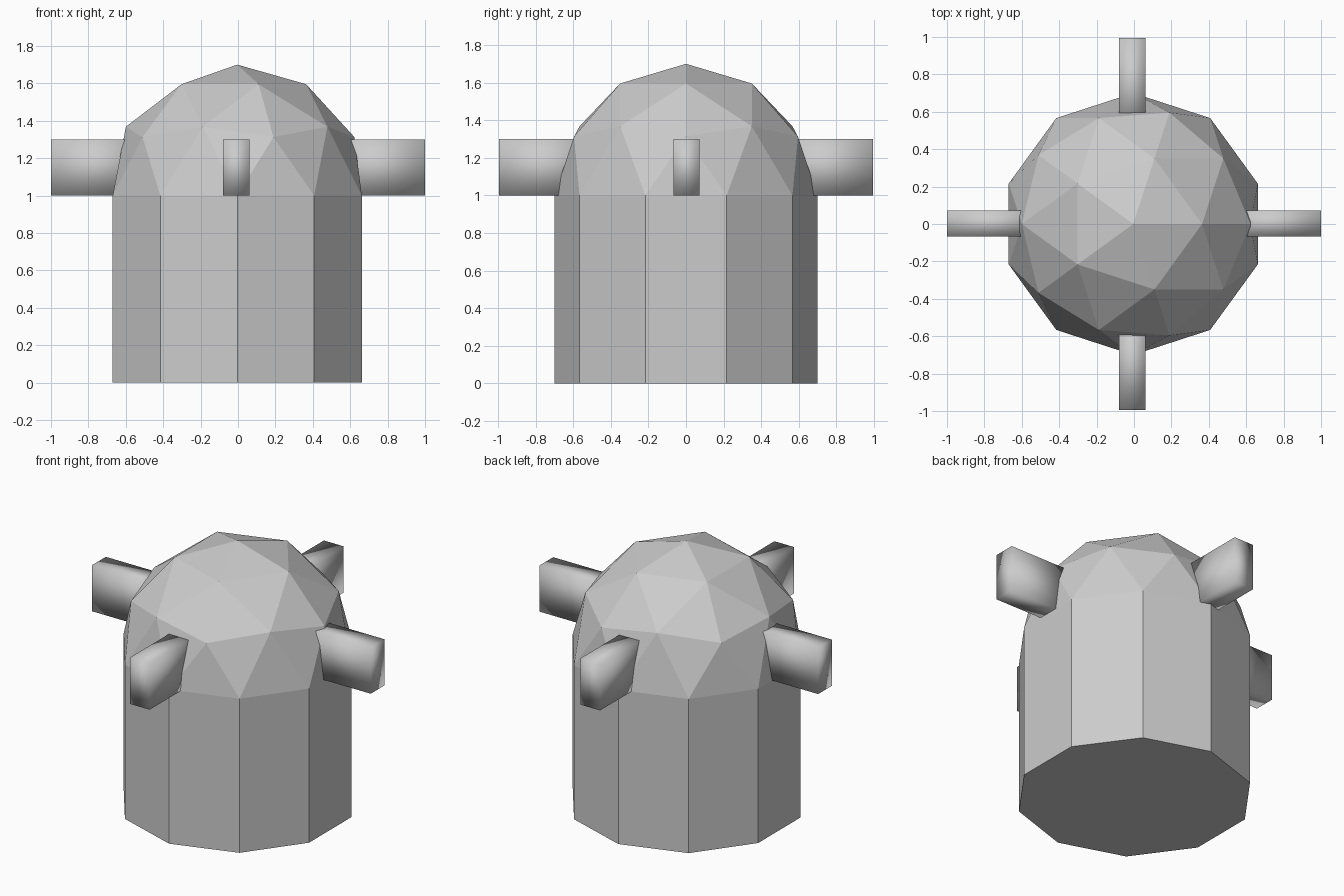
import bpy, bmesh
from mathutils import Matrix, Vector

if "Cube" in bpy.data.objects:
    bpy.data.objects.remove(bpy.data.objects["Cube"])

RADIUS, SHOULDER = 0.70, 1.0
CENTRE_X = -0.004


def add_object(name, bm, smooth=False):
    bmesh.ops.recalc_face_normals(bm, faces=bm.faces)
    for f in bm.faces:
        f.smooth = smooth
    mesh = bpy.data.meshes.new(name)
    bm.to_mesh(mesh)
    bm.free()
    obj = bpy.data.objects.new(name, mesh)
    bpy.context.collection.objects.link(obj)
    return obj


# Body: upper half of a faceted sphere, its ten-sided rim pulled to the floor
bm = bmesh.new()
bmesh.ops.create_icosphere(bm, subdivisions=2, radius=RADIUS,
                           matrix=Matrix.Translation((CENTRE_X, 0, SHOULDER)))
lower = [v for v in bm.verts if v.co.z < SHOULDER - 0.01]
bmesh.ops.delete(bm, geom=lower, context='VERTS')
rim = [e for e in bm.edges if e.is_boundary]
wall = bmesh.ops.extrude_edge_only(bm, edges=rim)["geom"]
for v in wall:
    if isinstance(v, bmesh.types.BMVert):
        v.co.z = 0
floor_edges = [g for g in wall if isinstance(g, bmesh.types.BMEdge) and g.is_boundary]
bmesh.ops.contextual_create(bm, geom=floor_edges)
add_object("body", bm)


# Arms: four smooth-shaded blocks sticking out of the dome
def add_arm(name, low, high):
    low, high = Vector(low), Vector(high)
    bm = bmesh.new()
    bmesh.ops.create_cube(bm, size=1, matrix=Matrix.Translation((low + high) / 2)
                          @ Matrix.Diagonal((*(high - low), 1)))
    add_object(name, bm, smooth=True)


add_arm("left_arm", (-1.0, -0.067, 1.0), (-0.5, 0.073, 1.3))
add_arm("right_arm", (0.5, -0.067, 1.0), (1.0, 0.073, 1.3))
add_arm("front_arm", (-0.08, -0.995, 1.0), (0.062, -0.5, 1.3))
add_arm("back_arm", (-0.08, 0.5, 1.0), (0.062, 0.995, 1.3))
